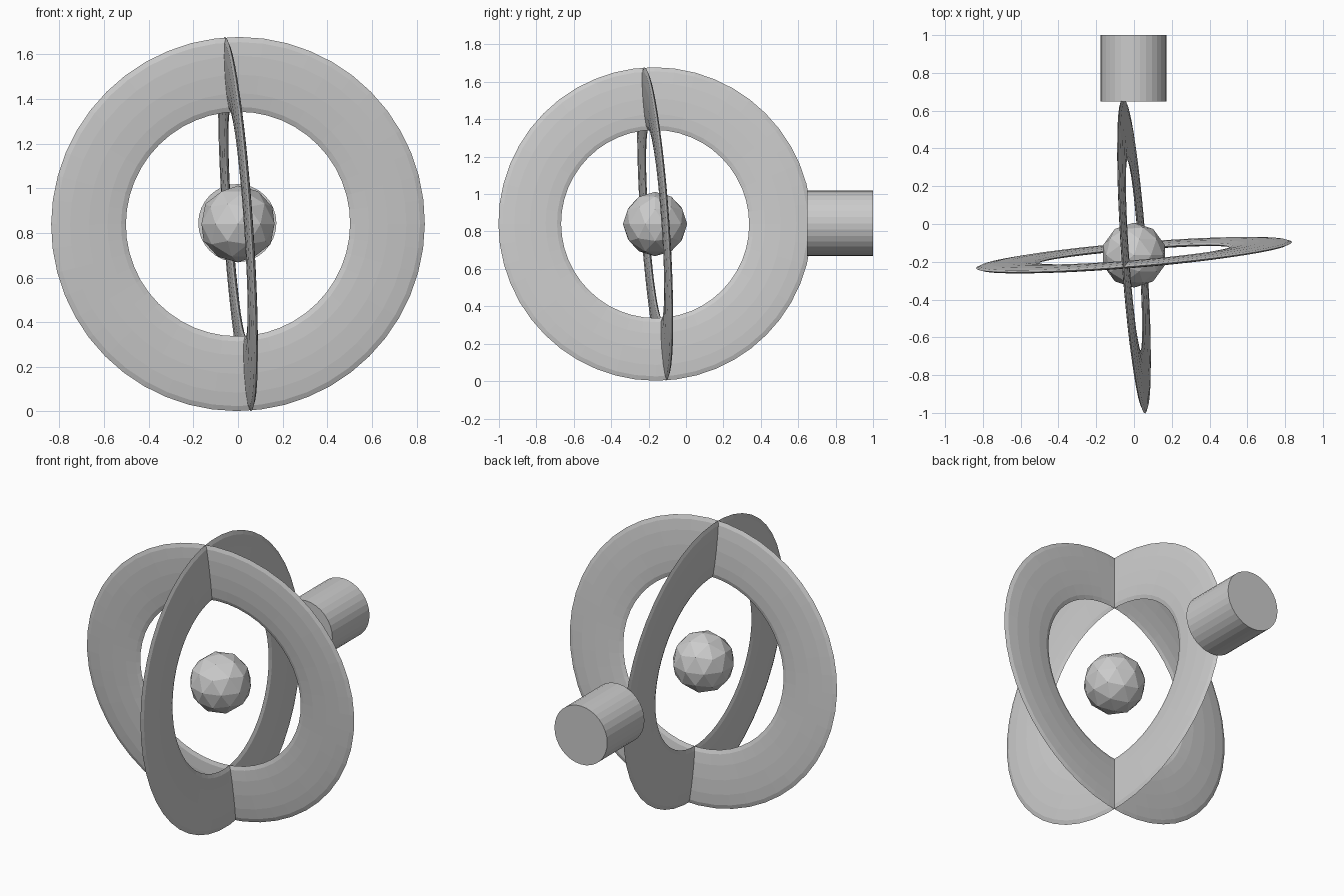
import bpy
import bmesh
import math
from mathutils import Vector, Matrix

cube = bpy.data.objects.get("Cube")
if cube:
    bpy.data.objects.remove(cube, do_unlink=True)

CENTRE = Vector((0, -0.165, 0.84))
MAJOR, MINOR = 0.672, 0.168
FLATTEN = 0.1


def add_object(name, bm, matrix):
    bmesh.ops.recalc_face_normals(bm, faces=bm.faces)
    mesh = bpy.data.meshes.new(name)
    bm.to_mesh(mesh)
    bm.free()
    obj = bpy.data.objects.new(name, mesh)
    obj.matrix_world = matrix
    bpy.context.collection.objects.link(obj)
    return obj


def flat_ring(name, normal, segments=48, sides=12):
    """Torus squashed along its axis, its axis turned to the given normal."""
    bm = bmesh.new()
    loops = []
    for i in range(segments):
        turn = Matrix.Rotation(math.tau * i / segments, 3, 'Z')
        loop = []
        for j in range(sides):
            a = math.tau * j / sides
            point = Vector((MAJOR + MINOR * math.cos(a), 0,
                            MINOR * FLATTEN * math.sin(a)))
            loop.append(bm.verts.new(turn @ point))
        loops.append(loop)
    for i in range(segments):
        here, following = loops[i], loops[(i + 1) % segments]
        for j in range(sides):
            k = (j + 1) % sides
            bm.faces.new((here[j], following[j], following[k], here[k]))
    turn = Vector(normal).to_track_quat('Z', 'Y').to_matrix().to_4x4()
    return add_object(name, bm, Matrix.Translation(CENTRE) @ turn)


# Two crossing rings, each slightly tilted
flat_ring("front_facing_ring", (-0.083, 1, 0.07))
flat_ring("side_facing_ring", (1, 0.07, 0.07))

# Faceted core
bm = bmesh.new()
bmesh.ops.create_icosphere(bm, subdivisions=2, radius=0.172)
add_object("core", bm, Matrix.Translation(CENTRE))

# Rear cylinder
bm = bmesh.new()
bmesh.ops.create_cone(bm, cap_ends=True, segments=32, radius1=0.175,
                      radius2=0.175, depth=0.352)
add_object("rear_cylinder", bm, Matrix.Translation((-0.003, 0.824, 0.844))
           @ Matrix.Rotation(math.radians(90), 4, 'X'))
